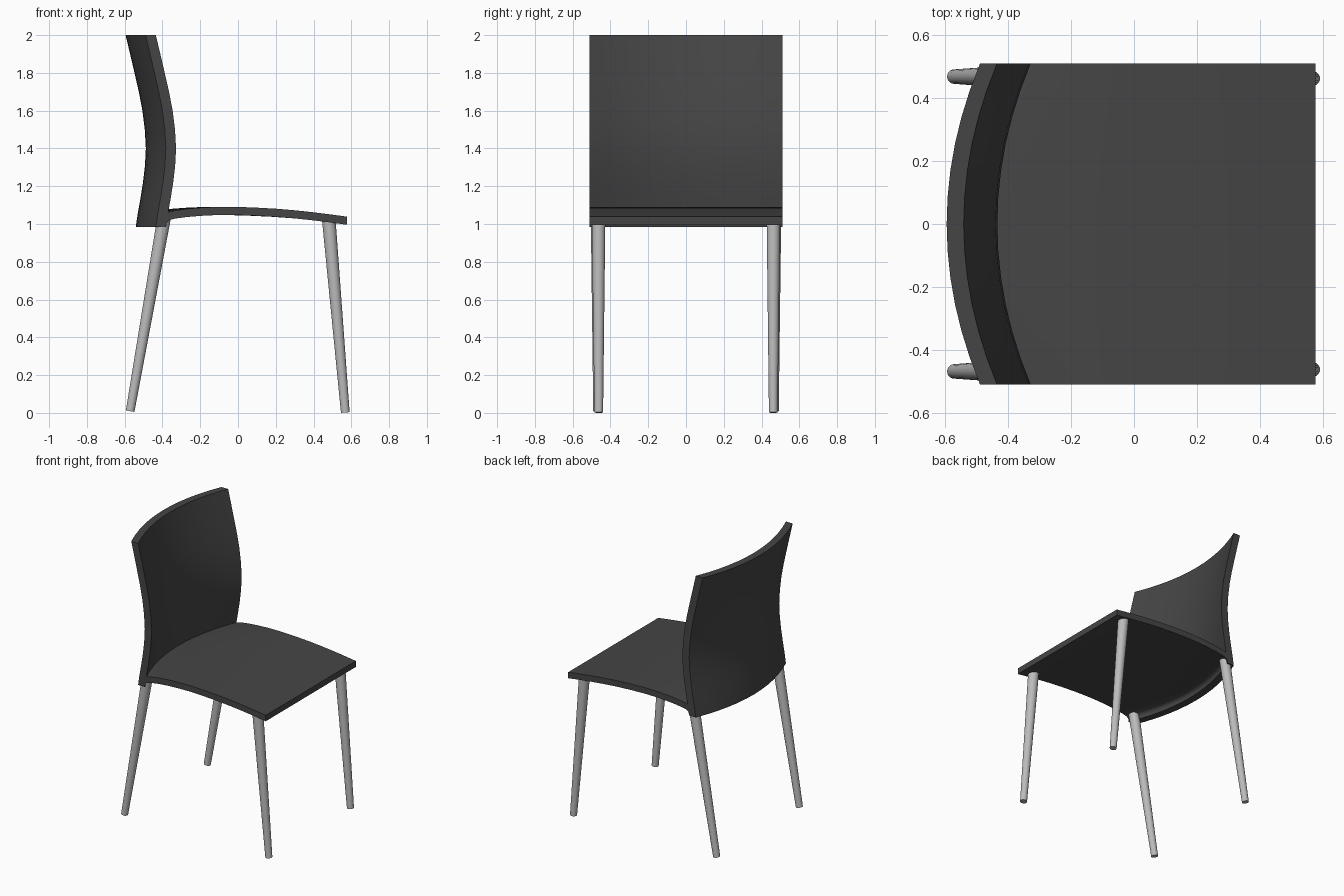
import bpy
import bmesh
from mathutils import Vector

HALF_WIDTH = 0.51
BOW = 0.106        # how far the middle of the back curves rearward
COLUMNS = 12

cube = bpy.data.objects.get("Cube")
if cube:
    bpy.data.objects.remove(cube, do_unlink=True)


def material(name, value):
    mat = bpy.data.materials.new(name)
    mat.use_nodes = True
    colour = (value, value, value, 1)
    mat.diffuse_color = colour
    mat.node_tree.nodes["Principled BSDF"].inputs["Base Color"].default_value = colour
    return mat


def finish(name, bm, mat, angle):
    bmesh.ops.recalc_face_normals(bm, faces=bm.faces)
    mesh = bpy.data.meshes.new(name)
    bm.to_mesh(mesh)
    bm.free()
    obj = bpy.data.objects.new(name, mesh)
    bpy.context.collection.objects.link(obj)
    mesh.materials.append(mat)
    bpy.ops.object.select_all(action="DESELECT")
    obj.select_set(True)
    bpy.context.view_layer.objects.active = obj
    bpy.ops.object.shade_smooth_by_angle(angle=angle)
    return obj


def smooth_path(points, steps):
    """Catmull-Rom curve through (x, z) points."""
    pts = [Vector(p) for p in points]
    pts = [2 * pts[0] - pts[1]] + pts + [2 * pts[-1] - pts[-2]]
    path = []
    for a, b, c, d in zip(pts, pts[1:], pts[2:], pts[3:]):
        for i in range(steps):
            t = i / steps
            path.append(b + 0.5 * t * (c - a + t * (2 * a - 5 * b + 4 * c - d
                                                    + t * (3 * (b - c) + d - a))))
    return path + [pts[-2]]


def swept_slab(name, profile, offset, bow_weight, mat):
    """Slab from a side profile swept across the width and bowed rearward."""
    other = [p + Vector(offset) for p in profile]
    loop = profile + other[::-1]
    weights = [bow_weight(p) for p in profile]
    weights += weights[::-1]
    bm = bmesh.new()
    rings = []
    for j in range(COLUMNS + 1):
        u = 2 * j / COLUMNS - 1
        bow = BOW * (1 - u * u)
        rings.append([bm.verts.new((p.x - bow * w, u * HALF_WIDTH, p.y))
                      for p, w in zip(loop, weights)])
    n = len(loop)
    for a, b in zip(rings, rings[1:]):
        for i in range(n):
            k = (i + 1) % n
            bm.faces.new((a[i], a[k], b[k], b[i]))
    for ring in (rings[0], rings[-1]):
        for i in range(len(profile) - 1):
            bm.faces.new((ring[i], ring[i + 1], ring[n - 2 - i], ring[n - 1 - i]))
    return finish(name, bm, mat, 0.15)


def leg(name, foot, top, mat):
    """Tapered round leg along a leaning axis."""
    foot, top = Vector(foot), Vector(top)
    axis = top - foot
    bm = bmesh.new()
    bmesh.ops.create_cone(bm, cap_ends=True, segments=20, radius1=0.023,
                          radius2=0.036, depth=axis.length)
    turn = Vector((0, 0, 1)).rotation_difference(axis).to_matrix()
    bmesh.ops.rotate(bm, verts=bm.verts, matrix=turn)
    bmesh.ops.translate(bm, verts=bm.verts, vec=(foot + top) / 2)
    return finish(name, bm, mat, 0.6)


shell = material("charcoal shell", 0.06)
metal = material("grey metal", 0.5)

# Backrest: S-curved side profile with constant bow
back_profile = smooth_path([(-0.435, 2.0), (-0.388, 1.8), (-0.346, 1.6), (-0.328, 1.4),
                            (-0.343, 1.22), (-0.37, 1.06), (-0.381, 0.985)], 2)
swept_slab("backrest", back_profile, (-0.054, 0), lambda p: 1, shell)

# Seat: gently domed, its rear edge following the backrest
seat_profile = smooth_path([(-0.39, 1.055), (-0.33, 1.072), (-0.2, 1.086), (-0.03, 1.091),
                            (0.2, 1.081), (0.4, 1.062), (0.577, 1.039)], 2)
swept_slab("seat", seat_profile, (0, -0.043),
           lambda p: min(1, max(0, (0.3 - p.x) / 0.69)), shell)

# Rolled lip joining seat underside and backrest
lip_profile = smooth_path([(-0.385, 0.99), (-0.374, 1.012), (-0.355, 1.026)], 2)
swept_slab("seat_rear_lip", lip_profile, (-0.015, 0.03), lambda p: 1, shell)

# Legs: the model's left is toward +x, so pairs are split by y
for side, s in (("near", -1), ("far", 1)):
    leg(f"seat_front_leg_{side}", (0.568, s * 0.462, 0.002), (0.48, s * 0.463, 1.03), metal)
    leg(f"seat_rear_leg_{side}", (-0.571, s * 0.468, 0.009), (-0.392, s * 0.468, 1.03), metal)
